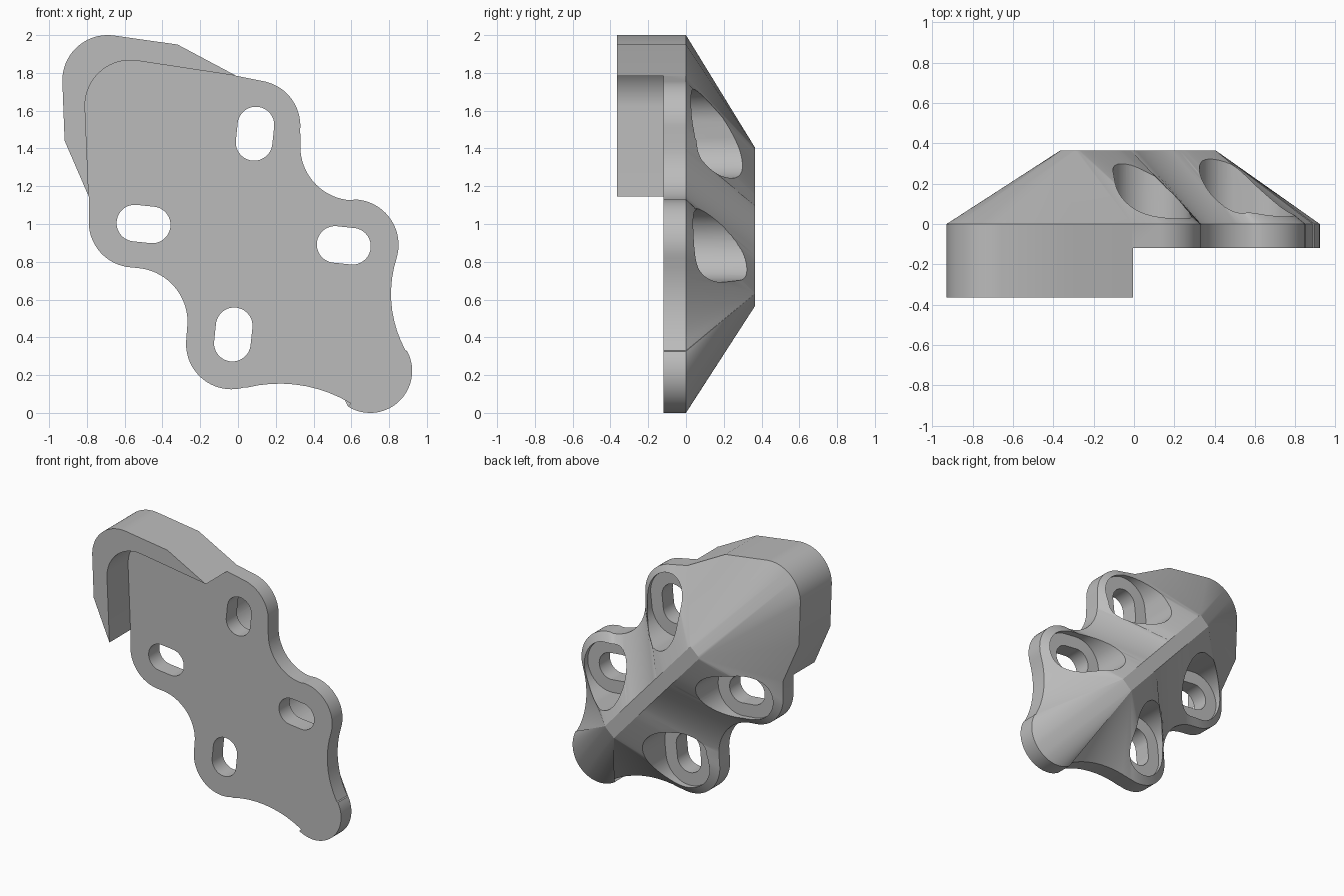
import bpy
import bmesh
from math import sin, cos, radians

if "Cube" in bpy.data.objects:
    bpy.data.objects.remove(bpy.data.objects["Cube"], do_unlink=True)

DEPTH = 0.365          # reach of lip and ridge from the back of the plate
PLATE = 0.12           # plate thickness

grey = bpy.data.materials.new("plain_grey")
grey.use_nodes = True
grey.diffuse_color = (0.5, 0.5, 0.5, 1)
grey.node_tree.nodes["Principled BSDF"].inputs["Base Color"].default_value = (0.5, 0.5, 0.5, 1)


def arc(cx, cz, r, start, end):
    """Points along an arc in the x-z plane, angles in degrees."""
    n = max(2, round(abs(end - start) / 5))
    angles = [radians(start + (end - start) * i / n) for i in range(n + 1)]
    return [(cx + r * cos(a), cz + r * sin(a)) for a in angles]


def slot(cx, cz, half, r, tilt):
    """Rounded slot outline."""
    dx, dz = half * cos(radians(tilt)), half * sin(radians(tilt))
    return (arc(cx + dx, cz + dz, r, tilt + 90, tilt - 90)
            + arc(cx - dx, cz - dz, r, tilt - 90, tilt - 270))


def loft(name, rings):
    """Closed solid through rings of (y, outline) with matching points."""
    bm = bmesh.new()
    layers = []
    for y, outline in rings:
        made = {}
        layer = []
        for x, z in outline:
            key = (round(x, 4), round(z, 4))
            if key not in made:
                made[key] = bm.verts.new((x, y, z))
            layer.append(made[key])
        layers.append(layer)
    for a, b in zip(layers, layers[1:]):
        for i in range(len(a)):
            j = (i + 1) % len(a)
            corners = list(dict.fromkeys((a[i], a[j], b[j], b[i])))
            if len(corners) > 2:
                bm.faces.new(corners)
    for cap in (layers[0], layers[-1]):
        bm.faces.new(list(dict.fromkeys(cap)))
    bmesh.ops.recalc_face_normals(bm, faces=bm.faces[:])
    mesh = bpy.data.meshes.new(name)
    bm.to_mesh(mesh)
    bm.free()
    mesh.materials.append(grey)
    obj = bpy.data.objects.new(name, mesh)
    bpy.context.collection.objects.link(obj)
    return obj


def cut(target, cutter):
    cutter.hide_render = True
    mod = target.modifiers.new("cut", "BOOLEAN")
    mod.operation = "DIFFERENCE"
    mod.solver = "EXACT"
    mod.object = cutter
    bpy.context.view_layer.objects.active = target
    bpy.ops.object.modifier_apply(modifier=mod.name)
    bpy.data.objects.remove(cutter, do_unlink=True)


# Outline, clockwise: hooked corner, then lobes and hollows in turn
outline = (
    [(-0.79, 1.145), (-0.918, 1.441)]
    + arc(-0.69, 1.76, 0.24, 182, 82)
    + [(-0.32, 1.95), (-0.01, 1.785)]
    + arc(0.09, 1.52, 0.24, 81, -4)
    + arc(0.615, 1.41, 0.285, 180, 266)
    + arc(0.61, 0.89, 0.24, 88, -15)
    + arc(1.43, 0.63, 0.62, 162, 209)
    + arc(0.70, 0.222, 0.222, 28, -122)
    + arc(0.22, -0.575, 0.73, 59, 104)
    + arc(-0.035, 0.365, 0.24, 285, 174)
    + arc(-0.555, 0.48, 0.288, 0, 86)
    + arc(-0.55, 1.01, 0.24, 265, 182)
)

# Narrow ridge on the back: each outline point runs to its nearest ridge point
RX, RZ, HALF_LENGTH, HALF_WIDTH = 0.02, 0.985, 0.52, 0.05
c, s = cos(radians(48)), sin(radians(48))


def to_ridge(p):
    x, z = p[0] - RX, p[1] - RZ
    u = max(-HALF_LENGTH, min(HALF_LENGTH, x * c - z * s))
    v = max(-HALF_WIDTH, min(HALF_WIDTH, x * s + z * c))
    return RX + u * c + v * s, RZ - u * s + v * c


ridge = [to_ridge(p) for p in outline]
body = loft("bracket_body", [(-DEPTH, outline), (0, outline), (DEPTH, ridge)])

# Clear the front down to the plate, leaving the hooked lip
clearing = ([(-0.79, 1.145)] + arc(-0.57, 1.627, 0.24, 182, 82)
            + [(-0.005, 1.784), (2, 1.784), (2, -1), (-2, -1), (-2, 1.145)])
cut(body, loft("front_cutter", [(-1, clearing), (-PLATE, clearing)]))

# Four slots, each with a wider pocket open to the back
for x, z, tilt in ((0.09, 1.478, 84), (0.56, 0.887, -6),
                   (-0.5, 1.0, -6), (-0.025, 0.415, 84)):
    for name, r, y in (("pocket_cutter", 0.19, 0.004), ("slot_cutter", 0.097, -1)):
        shape = slot(x, z, 0.046, r, tilt)
        cut(body, loft(name, [(y, shape), (1, shape)]))

bpy.ops.object.select_all(action="DESELECT")
body.select_set(True)
bpy.context.view_layer.objects.active = body
bpy.ops.object.shade_smooth_by_angle(angle=radians(25))
